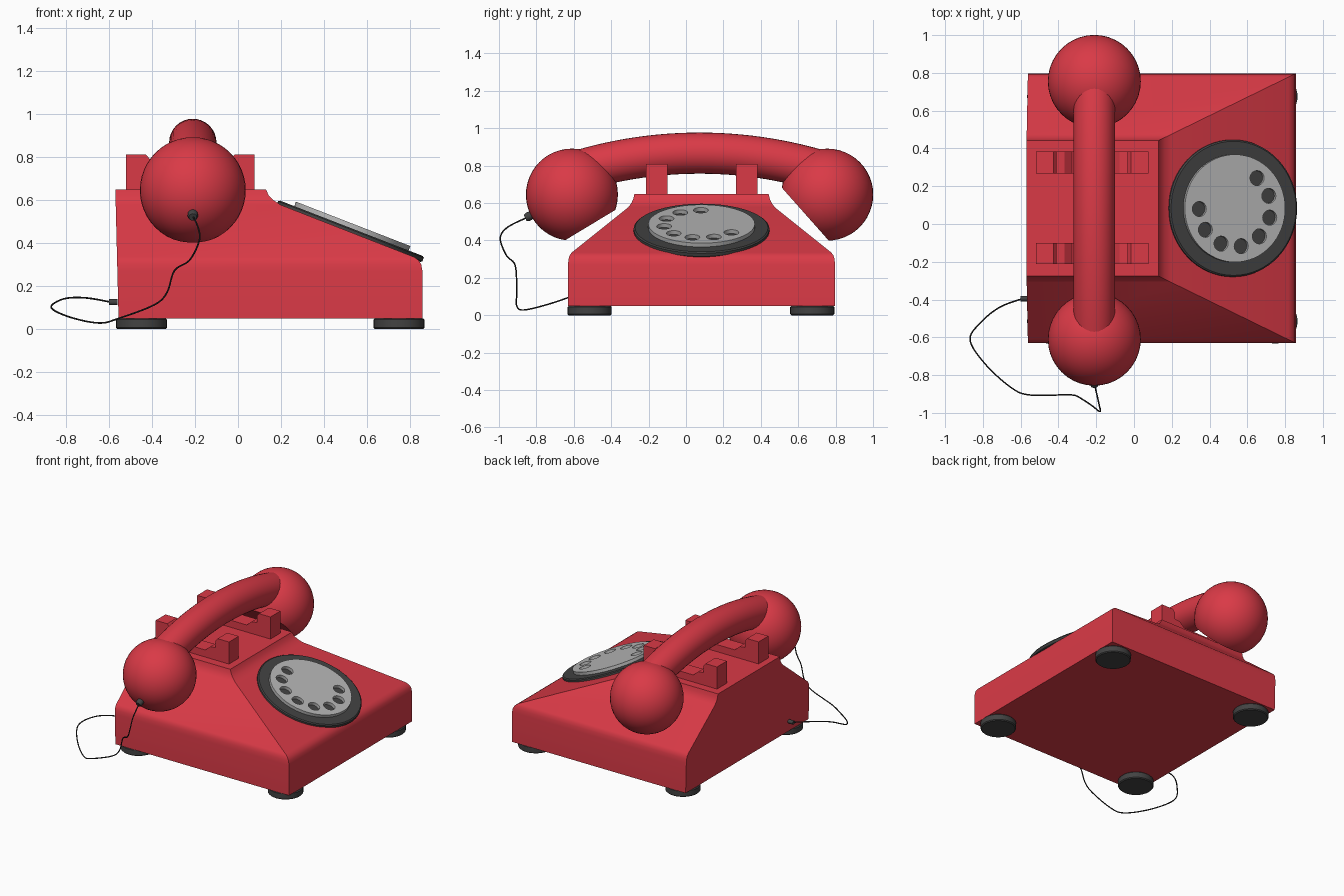
import bpy, bmesh, math
from mathutils import Vector, Matrix

if "Cube" in bpy.data.objects:
    bpy.data.objects.remove(bpy.data.objects["Cube"])


def material(name, rgb):
    m = bpy.data.materials.new(name)
    m.diffuse_color = (*rgb, 1)
    m.use_nodes = True
    m.node_tree.nodes["Principled BSDF"].inputs["Base Color"].default_value = m.diffuse_color
    return m


RED = material("red", (0.70, 0.042, 0.062))
DARK = material("dark grey", (0.055, 0.055, 0.055))
SILVER = material("light grey", (0.47, 0.47, 0.47))
BLACK = material("black", (0.02, 0.02, 0.02))

CY = 0.083      # middle of the phone in y
HX = -0.21      # handset in x


def finish(name, bm, mat, matrix=None, angle=30):
    bmesh.ops.recalc_face_normals(bm, faces=bm.faces)
    me = bpy.data.meshes.new(name)
    bm.to_mesh(me)
    bm.free()
    me.materials.append(mat)
    me.shade_smooth()
    me.set_sharp_from_angle(angle=math.radians(angle))
    ob = bpy.data.objects.new(name, me)
    if matrix:
        ob.matrix_world = matrix
    bpy.context.collection.objects.link(ob)
    return ob


def loft(name, rings, mat, matrix=None):
    bm = bmesh.new()
    loops = [[bm.verts.new(p) for p in ring] for ring in rings]
    n = len(loops[0])
    for a, b in zip(loops, loops[1:]):
        for i in range(n):
            bm.faces.new((a[i], a[(i + 1) % n], b[(i + 1) % n], b[i]))
    bm.faces.new(loops[0])
    bm.faces.new(loops[-1])
    return finish(name, bm, mat, matrix)


def turned(name, profile, mat, matrix, n=40):
    """Stack of circles from (radius, z) pairs."""
    rings = [[(r * math.cos(2 * math.pi * i / n), r * math.sin(2 * math.pi * i / n), z)
              for i in range(n)] for r, z in profile]
    return loft(name, rings, mat, matrix)


# body: upright base, then concave shoulders on three sides, upright back
rings = []
for z, t in [(0.05, 0), (0.27, 0), (0.30, 0.008), (0.32, 0.025), (0.335, 0.055),
             (0.578, 0.91), (0.60, 0.955), (0.622, 0.983), (0.648, 1)]:
    back = -0.555 - 0.015 * (z - 0.05) / 0.6
    front = 0.857 - 0.727 * t
    half = 0.714 - 0.355 * t
    rings.append([(back, CY - half, z), (front, CY - half, z),
                  (front, CY + half, z), (back, CY + half, z)])
loft("body", rings, RED)

# feet
for i, x in enumerate((-0.448, 0.748)):
    for j, y in enumerate((-0.515, 0.675)):
        turned(f"foot_{i}{j}", [(0.112, 0), (0.118, 0.006), (0.118, 0.044), (0.112, 0.05)],
               DARK, Matrix.Translation((x, y, 0)), 32)

# cradle bars with raised ends
half_profile = [(-0.298, 0.64), (-0.298, 0.81), (-0.205, 0.81), (-0.188, 0.79),
                (-0.188, 0.74), (-0.145, 0.735), (-0.105, 0.70)]
profile = half_profile + [(-x, z) for x, z in reversed(half_profile)]
for name, y0, y1 in (("cradle_left", -0.213, -0.10), ("cradle_right", 0.268, 0.383)):
    loft(name, [[(x - 0.222, y, z) for x, z in profile] for y in (y0, y1)], RED)

# dial rim, lying on the sloped front
tilt = Matrix.Translation((0.522, CY, 0.455)) @ Matrix.Rotation(math.radians(21.2), 4, 'Y')
turned("dial_rim", [(0.355, -0.016), (0.363, -0.010), (0.363, 0.008), (0.355, 0.014)],
       DARK, tilt, 64)

# finger wheel: flat curve with eight holes, extruded
curve = bpy.data.curves.new("finger_wheel_outline", 'CURVE')
curve.dimensions = '2D'
curve.fill_mode = 'BOTH'
curve.extrude = 0.011


def add_circle(cx, cy, r, n):
    s = curve.splines.new('POLY')
    s.points.add(n - 1)
    for i, p in enumerate(s.points):
        a = 2 * math.pi * i / n
        p.co = (cx + r * math.cos(a), cy + r * math.sin(a), 0, 1)
    s.use_cyclic_u = True


add_circle(0, 0, 0.285, 64)
for k in range(8):
    a = math.radians(52 - 33 * k)
    add_circle(0.203 * math.cos(a), 0.203 * math.sin(a), 0.040, 20)
tmp = bpy.data.objects.new("finger_wheel_helper", curve)
bpy.context.collection.objects.link(tmp)
deps = bpy.context.evaluated_depsgraph_get()
flat = bpy.data.meshes.new_from_object(tmp.evaluated_get(deps))
bm = bmesh.new()
bm.from_mesh(flat)
bmesh.ops.remove_doubles(bm, verts=bm.verts, dist=1e-5)
bpy.data.objects.remove(tmp)
finish("finger_wheel", bm, SILVER, tilt @ Matrix.Translation((0, 0, 0.025)))

# earpiece and mouthpiece: balls cut flat on the inner underside
for name, y, normal, dist in (("mouthpiece", -0.61, (0, 0.517, -0.856), 0.19),
                              ("earpiece", 0.755, (0, -0.748, -0.663), 0.157)):
    bm = bmesh.new()
    bmesh.ops.create_uvsphere(bm, u_segments=40, v_segments=24, radius=0.246)
    nrm = Vector(normal).normalized()
    bmesh.ops.bisect_plane(bm, geom=bm.verts[:] + bm.edges[:] + bm.faces[:],
                           plane_co=nrm * dist, plane_no=nrm, clear_outer=True)
    bmesh.ops.holes_fill(bm, edges=[e for e in bm.edges if e.is_boundary], sides=0)
    finish(name, bm, RED, Matrix.Translation((HX, y, 0.645)))

# handle: round bar bent along a shallow arc
R, rings = 2.26, []
for i in range(25):
    a = -0.285 + 0.57 * i / 24
    rings.append([])
    for k in range(32):
        b = 2 * math.pi * k / 32
        rad = R + 0.11 * math.sin(b)
        rings[-1].append((HX + 0.11 * math.cos(b), 0.073 + rad * math.sin(a),
                          rad * math.cos(a) + 0.867 - R))
loft("handle", rings, RED)

# cord plugs on the mouthpiece and the back of the body
plug_dir = Vector((0, -0.9, -0.43)).to_track_quat('Z', 'Y').to_matrix().to_4x4()
turned("handset_plug", [(0.022, -0.03), (0.024, 0.01), (0.018, 0.024)], DARK,
       Matrix.Translation((HX, -0.838, 0.53)) @ plug_dir, 16)
turned("body_plug", [(0.014, 0), (0.014, 0.04)], DARK,
       Matrix.Translation((-0.56, -0.395, 0.125)) @ Matrix.Rotation(-math.pi / 2, 4, 'Y'), 16)

# cord
path = [(-0.21, -0.845, 0.525), (-0.185, -0.955, 0.47), (-0.18, -0.993, 0.41),
        (-0.225, -0.96, 0.32), (-0.295, -0.915, 0.272), (-0.33, -0.905, 0.17),
        (-0.39, -0.905, 0.112), (-0.553, -0.905, 0.05), (-0.645, -0.87, 0.028),
        (-0.78, -0.75, 0.055), (-0.868, -0.615, 0.10), (-0.81, -0.52, 0.14),
        (-0.71, -0.44, 0.145), (-0.59, -0.395, 0.125)]
pts = [Vector(p) for p in path]
ext = [pts[0]] + pts + [pts[-1]]
line = []
for p0, p1, p2, p3 in zip(ext, ext[1:], ext[2:], ext[3:]):
    for s in range(6):
        t = s / 6
        line.append(0.5 * (2 * p1 + (p2 - p0) * t + (2 * p0 - 5 * p1 + 4 * p2 - p3) * t ** 2
                           + (3 * p1 - p0 - 3 * p2 + p3) * t ** 3))
line.append(pts[-1])
rings, side = [], Vector((1, 0, 0))
for i, p in enumerate(line):
    d = (line[min(i + 1, len(line) - 1)] - line[max(i - 1, 0)]).normalized()
    side = (side - d * side.dot(d)).normalized()   # carry the frame along the path
    up = d.cross(side)
    rings.append([p + 0.004 * (side * math.cos(k * math.pi / 4) + up * math.sin(k * math.pi / 4))
                  for k in range(8)])
loft("cord", rings, BLACK)
